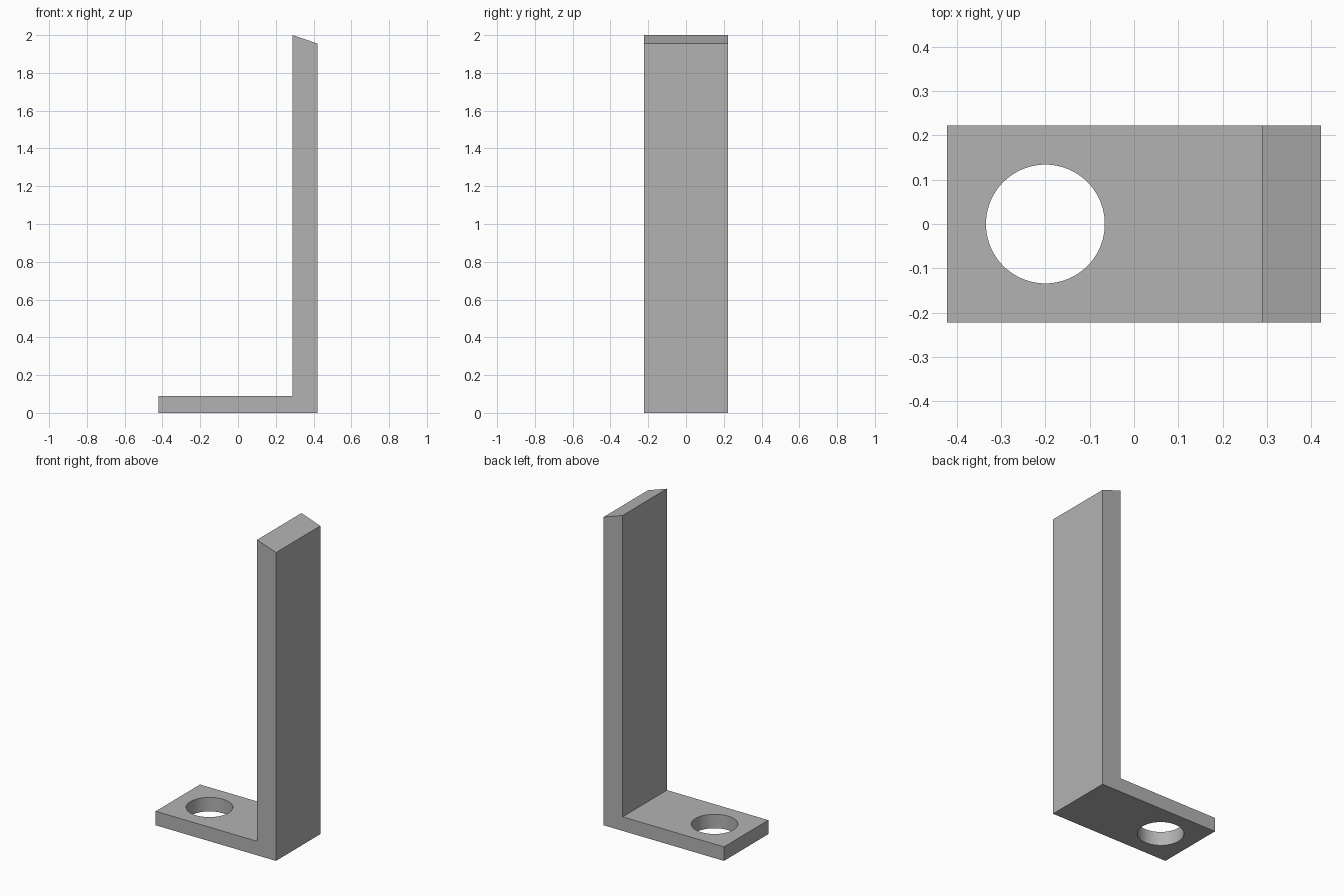
import bpy
import bmesh
import math

cube = bpy.data.objects.get("Cube")
if cube:
    bpy.data.objects.remove(cube, do_unlink=True)

# Dimensions
HALF_LENGTH, HALF_WIDTH = 0.422, 0.222
WALL_X = 0.289
BASE_TOP, WALL_LOW, WALL_HIGH = 0.089, 1.955, 2.0
HOLE_X, HOLE_RADIUS = -0.2, 0.134

# Single plain grey
grey = bpy.data.materials.new("plain grey")
grey.use_nodes = True
colour = (0.45, 0.45, 0.45, 1)
grey.diffuse_color = colour
grey.node_tree.nodes["Principled BSDF"].inputs["Base Color"].default_value = colour

# L-shaped side profile with a slanted top, extruded across the width
profile = [
    (-HALF_LENGTH, 0), (HALF_LENGTH, 0), (HALF_LENGTH, WALL_LOW),
    (WALL_X, WALL_HIGH), (WALL_X, BASE_TOP), (-HALF_LENGTH, BASE_TOP),
]
bm = bmesh.new()
side = bm.faces.new([bm.verts.new((x, -HALF_WIDTH, z)) for x, z in profile])
extruded = bmesh.ops.extrude_face_region(bm, geom=[side])["geom"]
bmesh.ops.translate(bm, vec=(0, 2 * HALF_WIDTH, 0),
                    verts=[v for v in extruded if isinstance(v, bmesh.types.BMVert)])
bmesh.ops.recalc_face_normals(bm, faces=bm.faces)
mesh = bpy.data.meshes.new("angle_bracket")
bm.to_mesh(mesh)
bm.free()
mesh.materials.append(grey)
bracket = bpy.data.objects.new("angle_bracket", mesh)
bpy.context.collection.objects.link(bracket)

# Round mounting hole through the base
bpy.ops.mesh.primitive_cylinder_add(vertices=96, radius=HOLE_RADIUS, depth=0.4,
                                    location=(HOLE_X, 0, BASE_TOP / 2))
cutter = bpy.context.object
cutter.name = "hole_cutter"
cutter.data.materials.append(grey)
hole = bracket.modifiers.new("mounting_hole", 'BOOLEAN')
hole.operation = 'DIFFERENCE'
hole.solver = 'EXACT'
hole.object = cutter

# Bake the cut, then smooth only the hole wall
bpy.ops.object.select_all(action='DESELECT')
bracket.select_set(True)
bpy.context.view_layer.objects.active = bracket
bpy.ops.object.modifier_apply(modifier=hole.name)
bpy.data.objects.remove(cutter, do_unlink=True)
bpy.ops.object.shade_smooth_by_angle(angle=math.radians(15))
